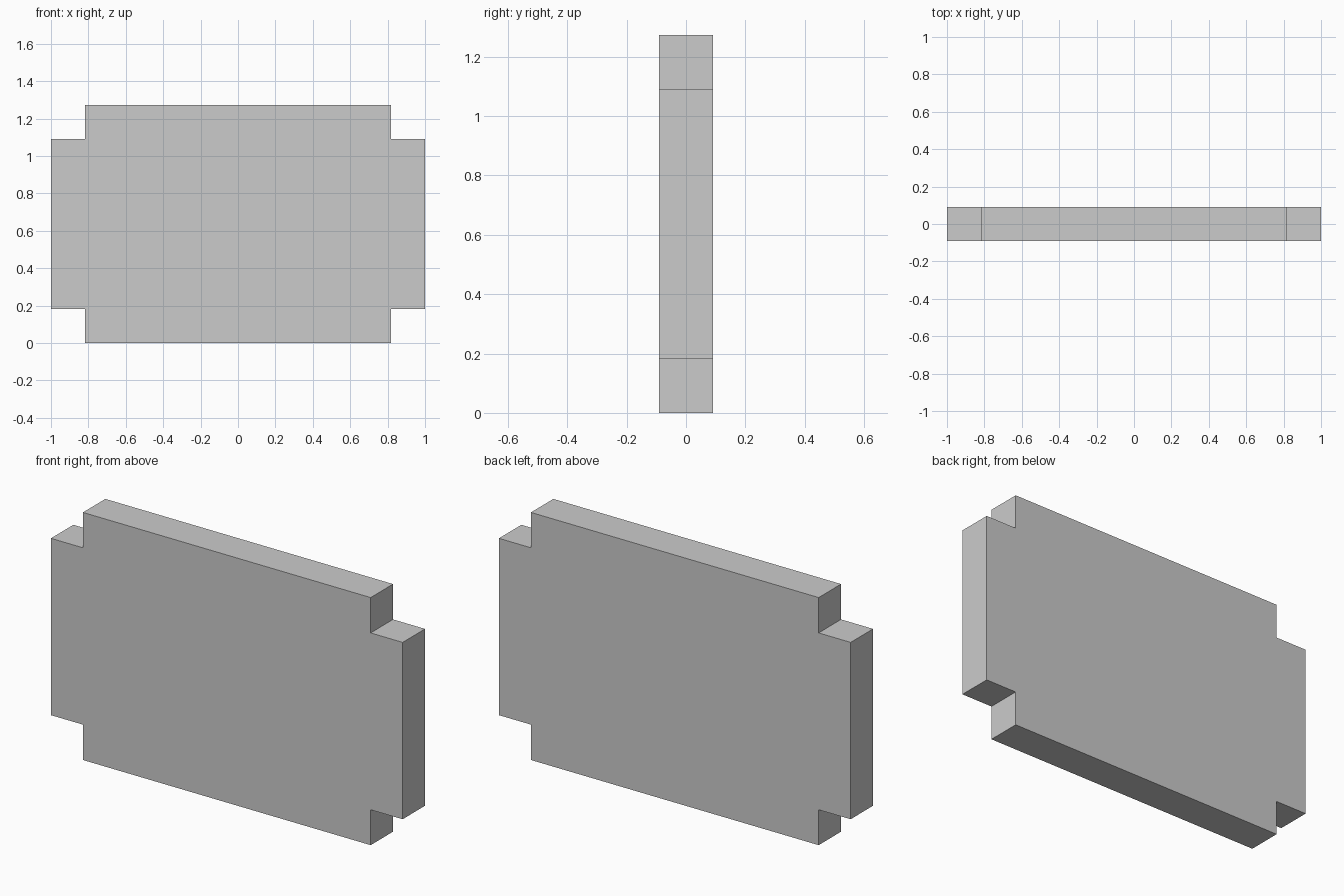
import bpy, bmesh

if "Cube" in bpy.data.objects:
    bpy.data.objects.remove(bpy.data.objects["Cube"])

U = 1 / 11            # grid unit: panel is 22 x 14 x 2 units
W, H, T, N = 11 * U, 14 * U, U, 2 * U   # half width, height, half depth, notch

# Right half of the notched outline, mirrored for the left half
right = [(W - N, 0), (W - N, N), (W, N), (W, H - N), (W - N, H - N), (W - N, H)]
outline = right + [(-x, z) for x, z in reversed(right)]

# Notched panel: front face extruded to the back
bm = bmesh.new()
face = bm.faces.new([bm.verts.new((x, -T, z)) for x, z in outline])
ext = bmesh.ops.extrude_face_region(bm, geom=[face], use_keep_orig=True)
moved = [g for g in ext["geom"] if isinstance(g, bmesh.types.BMVert)]
bmesh.ops.translate(bm, verts=moved, vec=(0, 2 * T, 0))
bmesh.ops.recalc_face_normals(bm, faces=bm.faces)

mesh = bpy.data.meshes.new("notched_panel")
bm.to_mesh(mesh)
bm.free()
panel = bpy.data.objects.new("notched_panel", mesh)
bpy.context.collection.objects.link(panel)
